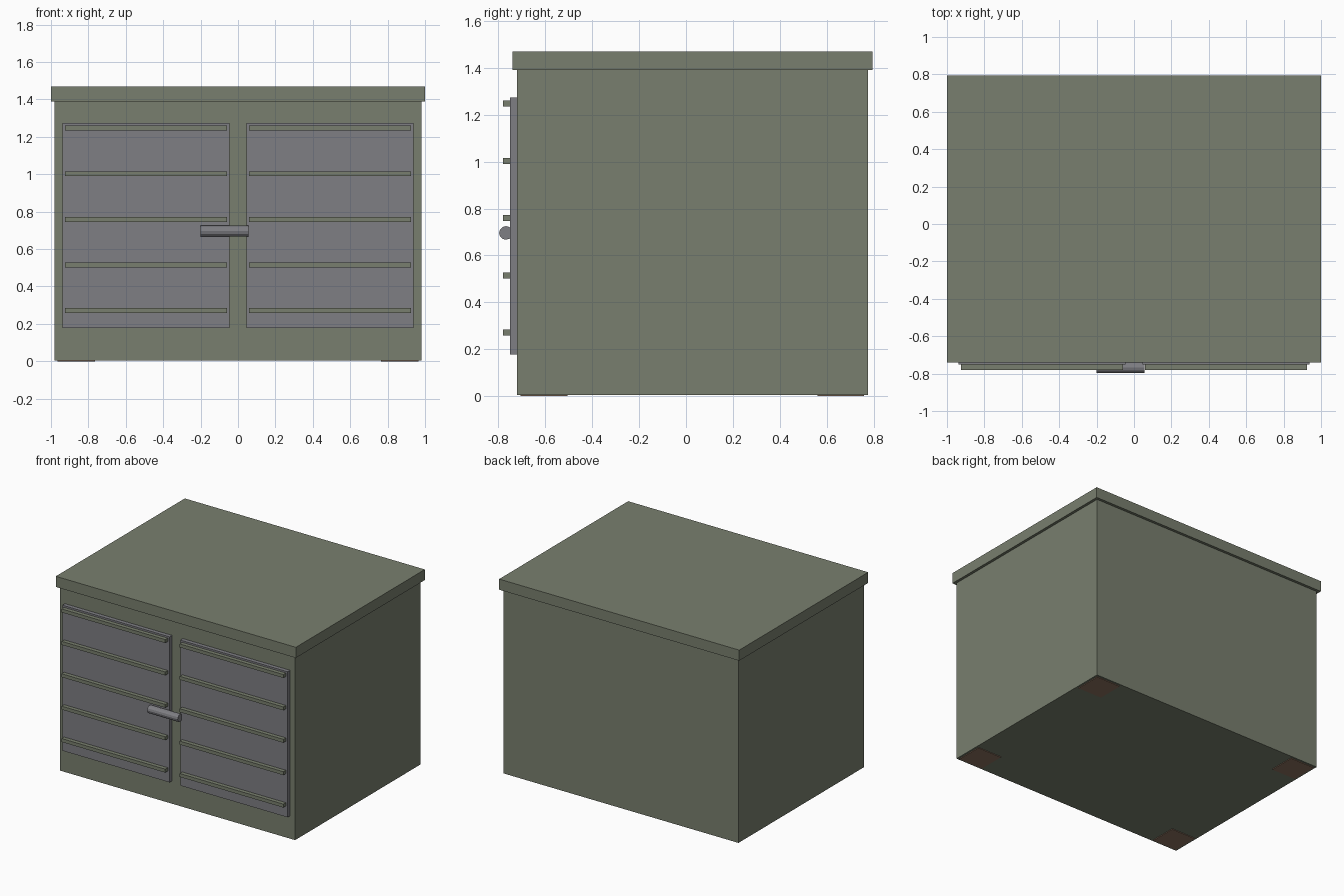
import bpy
import math

cube = bpy.data.objects.get("Cube")
if cube:
    bpy.data.objects.remove(cube, do_unlink=True)


def material(name, rgb):
    mat = bpy.data.materials.new(name)
    mat.use_nodes = True
    colour = (*rgb, 1)
    mat.diffuse_color = colour
    mat.node_tree.nodes["Principled BSDF"].inputs["Base Color"].default_value = colour
    return mat


green = material("olive green", (0.19, 0.212, 0.156))
grey = material("steel grey", (0.21, 0.21, 0.228))
brown = material("foot brown", (0.27, 0.17, 0.115))


def box(name, x, y, z, mat):
    """Box spanning the given (low, high) range on each axis."""
    spans = (x, y, z)
    bpy.ops.mesh.primitive_cube_add(size=1, location=[(a + b) / 2 for a, b in spans])
    obj = bpy.context.object
    obj.name = name
    obj.scale = [b - a for a, b in spans]
    bpy.ops.object.transform_apply(location=False, rotation=False, scale=True)
    obj.data.materials.append(mat)
    return obj


def mirrored(side, a, b):
    return tuple(sorted((side * a, side * b)))


# Cabinet body and overhanging top
box("body", (-0.98, 0.98), (-0.72, 0.775), (0.005, 1.39), green)
box("top_slab", (-1, 1), (-0.74, 0.795), (1.39, 1.47), green)

for side, label in ((1, "left"), (-1, "right")):
    # Door panel with evenly spaced slats
    box(f"{label}_door", mirrored(side, 0.045, 0.938), (-0.75, -0.72), (0.177, 1.273), grey)
    for i in range(5):
        z = 0.271 + 0.244 * i
        box(f"{label}_slat_{i + 1}", mirrored(side, 0.06, 0.924),
            (-0.78, -0.75), (z - 0.013, z + 0.013), green)
    # Thin feet under the corners
    for y, end in ((-0.705, "front"), (0.56, "back")):
        box(f"{end}_{label}_foot", mirrored(side, 0.765, 0.965), (y, y + 0.2), (0, 0.005), brown)

# Round bar handle
bpy.ops.mesh.primitive_cylinder_add(
    vertices=12, radius=0.029, depth=0.255,
    location=(-0.072, -0.768, 0.696), rotation=(0, math.pi / 2, 0))
handle = bpy.context.object
handle.name = "handle"
handle.data.materials.append(grey)
